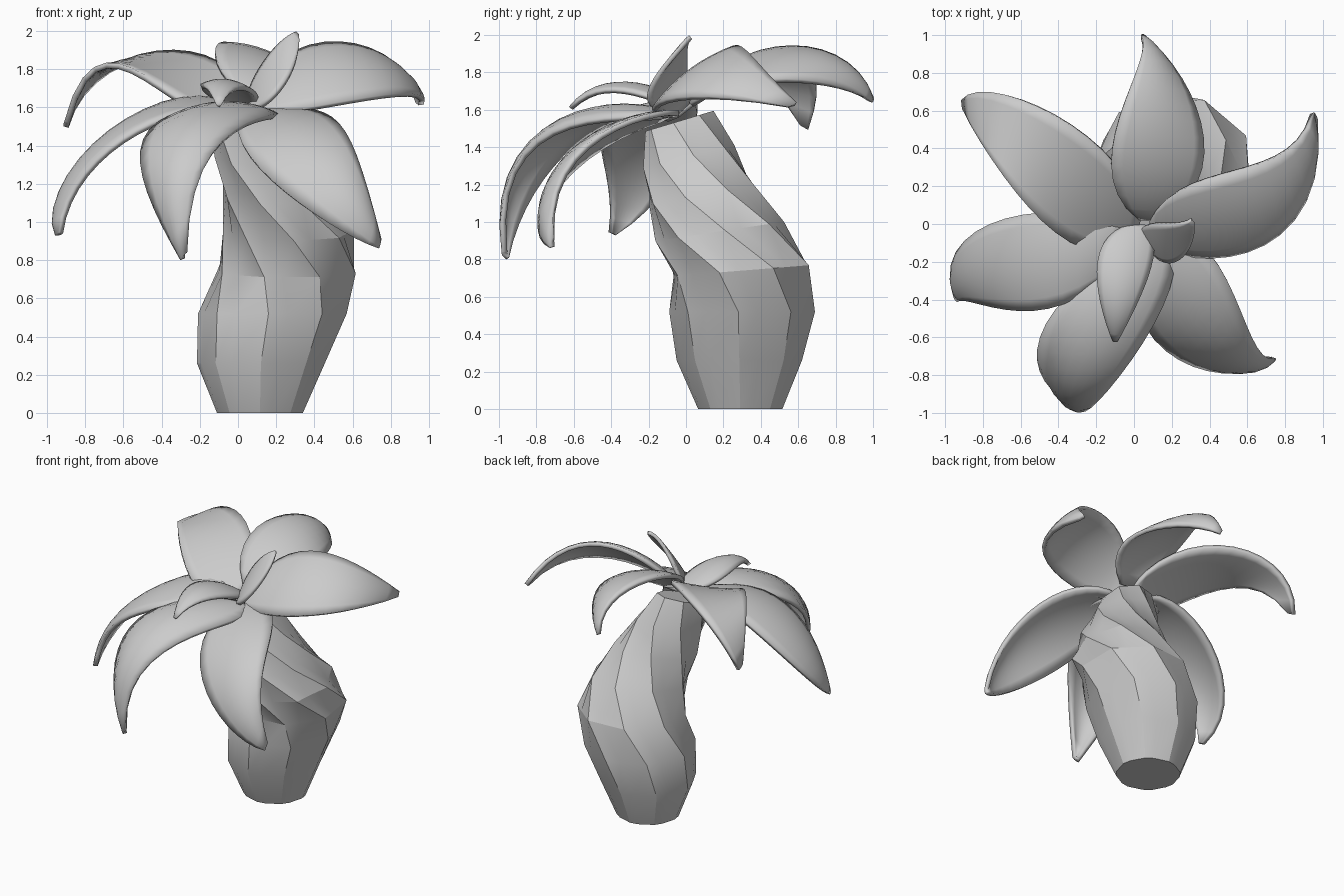
import bpy, math
from mathutils import Vector

cube = bpy.data.objects.get("Cube")
if cube:
    bpy.data.objects.remove(cube, do_unlink=True)

grey = bpy.data.materials.new("plain grey")
grey.use_nodes = True
grey.diffuse_color = (0.6, 0.6, 0.6, 1)
grey.node_tree.nodes["Principled BSDF"].inputs["Base Color"].default_value = (0.6, 0.6, 0.6, 1)


def make_object(name, verts, faces, sharp_angle):
    mesh = bpy.data.meshes.new(name)
    mesh.from_pydata(verts, [], faces)
    mesh.materials.append(grey)
    obj = bpy.data.objects.new(name, mesh)
    bpy.context.collection.objects.link(obj)
    bpy.ops.object.select_all(action="DESELECT")
    obj.select_set(True)
    bpy.context.view_layer.objects.active = obj
    bpy.ops.object.shade_smooth_by_angle(angle=math.radians(sharp_angle))
    return obj


def grid_faces(rows, columns, closed=False):
    span = columns if closed else columns - 1
    return [(r * columns + c, r * columns + (c + 1) % columns,
             (r + 1) * columns + (c + 1) % columns, (r + 1) * columns + c)
            for r in range(rows - 1) for c in range(span)]


# Trunk: stacked rings with overlapping ribs that twist towards the top
def make_trunk(rings, ribs=8, step=0.07):
    verts = []
    for x, y, z, radius, twist, tilt, depth in rings:
        for i in range(ribs * 2):
            turn = (i // 2 + 0.35 * (i % 2)) / ribs
            angle = math.tau * turn + math.radians(twist)
            r = radius * (1 - step * depth * (i % 2))
            dx, dy = r * math.cos(angle), r * math.sin(angle)
            verts.append((x + dx, y + dy, z + tilt * dy))
    count = ribs * 2
    faces = grid_faces(len(rings), count, closed=True)
    faces.append(tuple(reversed(range(count))))
    faces.append(tuple(range(len(verts) - count, len(verts))))
    make_object("trunk", verts, faces, sharp_angle=24)


# x, y, z, radius, twist, tilt, rib depth
make_trunk([
    (0.115, 0.29, 0, 0.225, 0, 0, 0.2),
    (0.12, 0.285, 0.26, 0.335, 0, 0, 0.5),
    (0.18, 0.3, 0.52, 0.39, -3, 0, 0.8),
    (0.255, 0.295, 0.74, 0.38, -18, 0.08, 1),
    (0.265, 0.18, 0.95, 0.345, -40, 0.15, 1.2),
    (0.2, 0.08, 1.15, 0.29, -62, 0.2, 1.3),
    (0.12, 0.015, 1.35, 0.245, -84, 0.25, 1.3),
    (0.045, -0.035, 1.54, 0.185, -100, 0.3, 1),
])


def cubic_through(points, t):
    """Smooth curve passing through four evenly spaced points."""
    total = Vector()
    for i, p in enumerate(points):
        weight = 1
        for j in range(4):
            if j != i:
                weight *= (3 * t - j) / (i - j)
        total += Vector(p) * weight
    return total


# Leaf: surface between a left and a right edge, arched in the middle
def make_leaf(name, root, left, right, tip, arch=0.07, thickness=0.03):
    rows, columns = 15, 9
    left_edge, right_edge = [root, *left, tip], [root, *right, tip]
    verts = []
    for r in range(rows):
        t = 0.04 + 0.935 * r / (rows - 1)
        a, b = cubic_through(left_edge, t), cubic_through(right_edge, t)
        ahead = cubic_through(left_edge, t + 0.01) + cubic_through(right_edge, t + 0.01)
        normal = (b - a).cross(ahead - a - b).normalized()
        for c in range(columns):
            s = c / (columns - 1)
            lift = arch * 4 * s * (1 - s) * math.sin(math.pi * t)
            verts.append(a.lerp(b, s) + normal * lift)
    leaf = make_object(name, verts, grid_faces(rows, columns), sharp_angle=100)
    solid = leaf.modifiers.new("thickness", "SOLIDIFY")
    solid.thickness = thickness
    solid.offset = 0


make_leaf("back_leaf", (0.08, 0, 1.6),
          [(-0.12, 0.35, 1.89), (-0.01, 0.75, 1.9)],
          [(0.36, 0.33, 1.74), (0.27, 0.72, 1.74)], (0.03, 1, 1.63), 0.045)
make_leaf("left_leaf", (0.08, -0.03, 1.58),
          [(0.33, 0.22, 1.9), (0.71, 0.34, 1.89)],
          [(0.36, -0.17, 1.59), (0.8, -0.02, 1.66)], (0.95, 0.62, 1.6), 0.04)
make_leaf("back_right_leaf", (0.05, 0, 1.6),
          [(-0.3, -0.11, 1.63), (-0.65, 0.2, 1.82)],
          [(-0.2, 0.42, 1.87), (-0.63, 0.67, 1.82)], (-0.91, 0.64, 1.46), 0.01)
make_leaf("right_leaf", (0, -0.05, 1.58),
          [(-0.4, -0.43, 1.53), (-0.76, -0.43, 1.29)],
          [(-0.43, 0.06, 1.59), (-0.85, -0.06, 1.26)], (-0.93, -0.41, 0.91), 0.045)
make_leaf("front_leaf", (0.1, -0.08, 1.58),
          [(0.17, -0.38, 1.55), (-0.1, -0.82, 1.4)],
          [(-0.43, -0.48, 1.5), (-0.48, -0.79, 1.2)], (-0.27, -0.96, 0.77), 0.1)
make_leaf("front_left_leaf", (0.05, -0.05, 1.57),
          [(0.42, -0.18, 1.57), (0.6, -0.55, 1.38)],
          [(0.08, -0.56, 1.32), (0.42, -0.77, 1.03)], (0.75, -0.7, 0.86), 0.075)

# Young leaves in the crown
make_leaf("small_front_leaf", (0.04, 0, 1.6),
          [(0.1, -0.16, 1.65), (0.02, -0.4, 1.7)],
          [(-0.17, -0.13, 1.68), (-0.18, -0.38, 1.71)], (-0.1, -0.63, 1.59), 0.035, 0.025)
make_leaf("small_upright_leaf", (0.05, -0.05, 1.58),
          [(0.09, 0, 1.75), (0.2, 0, 1.91)],
          [(0.18, -0.2, 1.65), (0.29, -0.13, 1.81)], (0.31, 0.03, 1.99), 0.01, 0.025)
